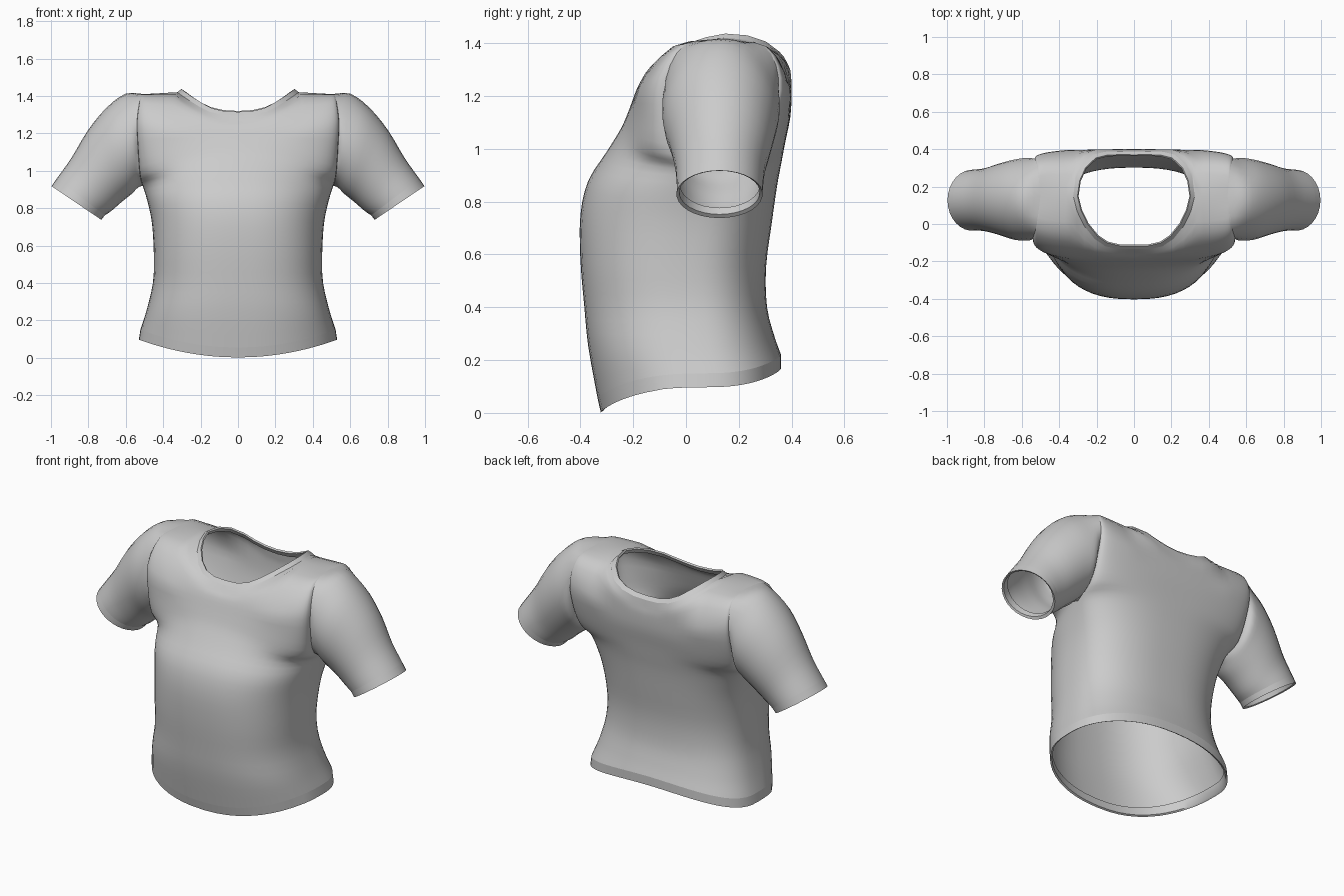
import bpy, bmesh, math
from mathutils import Vector as V

if "Cube" in bpy.data.objects:
    bpy.data.objects.remove(bpy.data.objects["Cube"])

M, CORNER, ARMPIT = 15, 6, 6      # columns per panel, shoulder/neck column, armpit key row


def spline(keys, sub):
    """Catmull-Rom curve through the key points."""
    out = []
    for i in range(len(keys) - 1):
        b, c = keys[i], keys[i + 1]
        a = keys[i - 1] if i else b * 2 - c
        d = keys[i + 2] if i + 2 < len(keys) else c * 2 - b
        for s in range(sub):
            t = s / sub
            out.append((b * 2 + (c - a) * t + (a * 2 - b * 5 + c * 4 - d) * t * t
                        + (b * 3 - a - c * 3 + d) * t ** 3) * 0.5)
    return out + [keys[-1].copy()]


def surface(name, grids, closed=False):
    """Skin one or more grids of points as a half model, mirrored across x."""
    bm = bmesh.new()
    for rows in grids:
        vs = [[bm.verts.new(p) for p in r] for r in rows]
        n = len(rows[0])
        for a, b in zip(vs, vs[1:]):
            for i in range(n if closed else n - 1):
                k = (i + 1) % n
                bm.faces.new((a[i], a[k], b[k], b[i]))
    bmesh.ops.remove_doubles(bm, verts=bm.verts, dist=0.0005)
    bmesh.ops.recalc_face_normals(bm, faces=bm.faces)
    me = bpy.data.meshes.new(name)
    bm.to_mesh(me)
    bm.free()
    ob = bpy.data.objects.new(name, me)
    bpy.context.collection.objects.link(ob)
    mod = ob.modifiers.new("mirror", 'MIRROR')
    mod.merge_threshold = 0.001
    bpy.ops.object.select_all(action='DESELECT')
    ob.select_set(True)
    bpy.context.view_layer.objects.active = ob
    bpy.ops.object.shade_smooth_by_angle(angle=math.radians(50))
    return ob


def panel(rows, neck, bulge):
    """Front or back half panel; returns rows of points from hem to neck and shoulder."""
    neck = spline([V(p) for p in neck], 6)
    tip, corner = V((.5, .15, 1.41)), neck[-1]
    cols = []
    for i in range(M + 1):
        th = i / M * math.pi / 2
        sx, cy = math.sin(th) ** .8, max(0, math.cos(th)) ** .8
        if i == M:
            sx, cy = 1, 0
        keys = [V((w * sx, ys + (yc - ys) * cy, zc + (zs - zc) * sx * sx))
                for w, ys, yc, zs, zc in rows]
        if i <= CORNER:
            top = neck[round(i / CORNER * (len(neck) - 1))]
        else:
            c0 = math.sin(CORNER / M * math.pi / 2) ** .8
            top = corner.lerp(tip, (sx - c0) / (1 - c0))
        mid = keys[-1].lerp(top, .5) + V((0, *bulge)) * min(1, i / CORNER) ** 2
        keys += [mid, top]
        if i == M:      # side seam and armhole meet at a corner
            cols.append(spline(keys[:ARMPIT + 1], 3)[:-1] + spline(keys[ARMPIT:], 3))
        else:
            cols.append(spline(keys, 3))
    return [list(r) for r in zip(*cols)]


# Torso rows: half width, side y, side z, front y, front z, back y, back z
body = [(.522, .07, .15, -.335, .055, .36, .22), (.49, .04, .25, -.37, .25, .335, .29),
        (.455, .02, .4, -.385, .4, .307, .4), (.45, .015, .55, -.40, .58, .303, .55),
        (.46, .05, .72, -.40, .75, .325, .72), (.485, .09, .84, -.37, .88, .345, .86),
        (.51, .13, .92, -.30, .99, .36, .94)]
front_rows = [(w, ys, fy, zs, fz) for w, ys, zs, fy, fz, _, _ in body]
back_rows = [(w, ys, by, zs, bz) for w, ys, zs, _, _, by, bz in body]
front_rows += [(.525, -.02, -.245, .98, 1.08), (.535, -.07, -.215, 1.12, 1.15),
               (.54, -.075, -.185, 1.27, 1.23)]
back_rows += [(.525, .24, .375, .98, 1.02), (.53, .32, .395, 1.12, 1.12),
              (.53, .35, .40, 1.27, 1.21)]

front = panel(front_rows, [(0, -.135, 1.295), (.12, -.13, 1.305), (.21, -.08, 1.345),
                           (.29, .03, 1.395), (.325, .15, 1.42)], (-.04, .055))
back = panel(back_rows, [(0, .388, 1.30), (.12, .388, 1.31), (.22, .37, 1.35),
                         (.30, .28, 1.405), (.325, .15, 1.42)], (.045, .05))
surface("torso", [front, back])

# Hem band with a folded inner lip
seam = front[0] + back[0][-2::-1]
edge = [p + V((0, 0.012 if p.y < -.1 else 0, -.053)) + V((.008 * p.x / .52, 0, 0)) for p in seam]
lip = [V((p.x * .98, p.y * .97, p.z + .006)) for p in edge]
inner = [V((p.x * .97, p.y * .96, p.z + .002)) for p in seam]
surface("hem_band", [[seam, edge, lip, inner]])

# Collar band
seam = front[-1][:CORNER + 1] + back[-1][:CORNER][::-1]
edge = [V((p.x * .93, .13 + (p.y - .13) * .93, p.z + .02 - .03 * abs(p.x) ** 2)) for p in seam]
lip = [V((p.x * .98, .13 + (p.y - .13) * .97, p.z - .008)) for p in edge]
inner = [V((p.x * .96, .13 + (p.y - .13) * .96, p.z - .015)) for p in seam]
surface("collar_band", [[seam, edge, lip, inner]])

# Sleeve: starts on the armhole edge and lofts through tilted ellipses
a0 = ARMPIT * 3
armhole = [r[-1] for r in front[a0:]] + [r[-1] for r in back[a0 + 1:-1]][::-1]
N = len(armhole)


def ring(tx, tz, bx, bz, yf, yb):
    c = V(((tx + bx) / 2, (yf + yb) / 2, (tz + bz) / 2))
    down, side = V((bx - tx, 0, bz - tz)) / 2, V((0, (yf - yb) / 2, 0))
    return [c + down * math.cos(2 * math.pi * k / N) + side * math.sin(2 * math.pi * k / N)
            for k in range(N)]


rings = [armhole] + [ring(*r) for r in [
    (.60, 1.412, .535, .91, -.09, .355), (.70, 1.34, .57, .875, -.085, .345),
    (.80, 1.22, .62, .835, -.06, .325), (.89, 1.07, .675, .787, -.04, .30),
    (.97, .957, .712, .762, -.035, .292)]]
surface("sleeve", [list(zip(*[spline(list(k), 3) for k in zip(*rings)]))], closed=True)

# Cuff band with inner lip
cuff = [rings[-1], ring(.997, .918, .731, .738, -.036, .29),
        ring(.985, .917, .742, .752, -.026, .28), ring(.957, .953, .724, .777, -.023, .28)]
surface("cuff_band", [cuff], closed=True)
